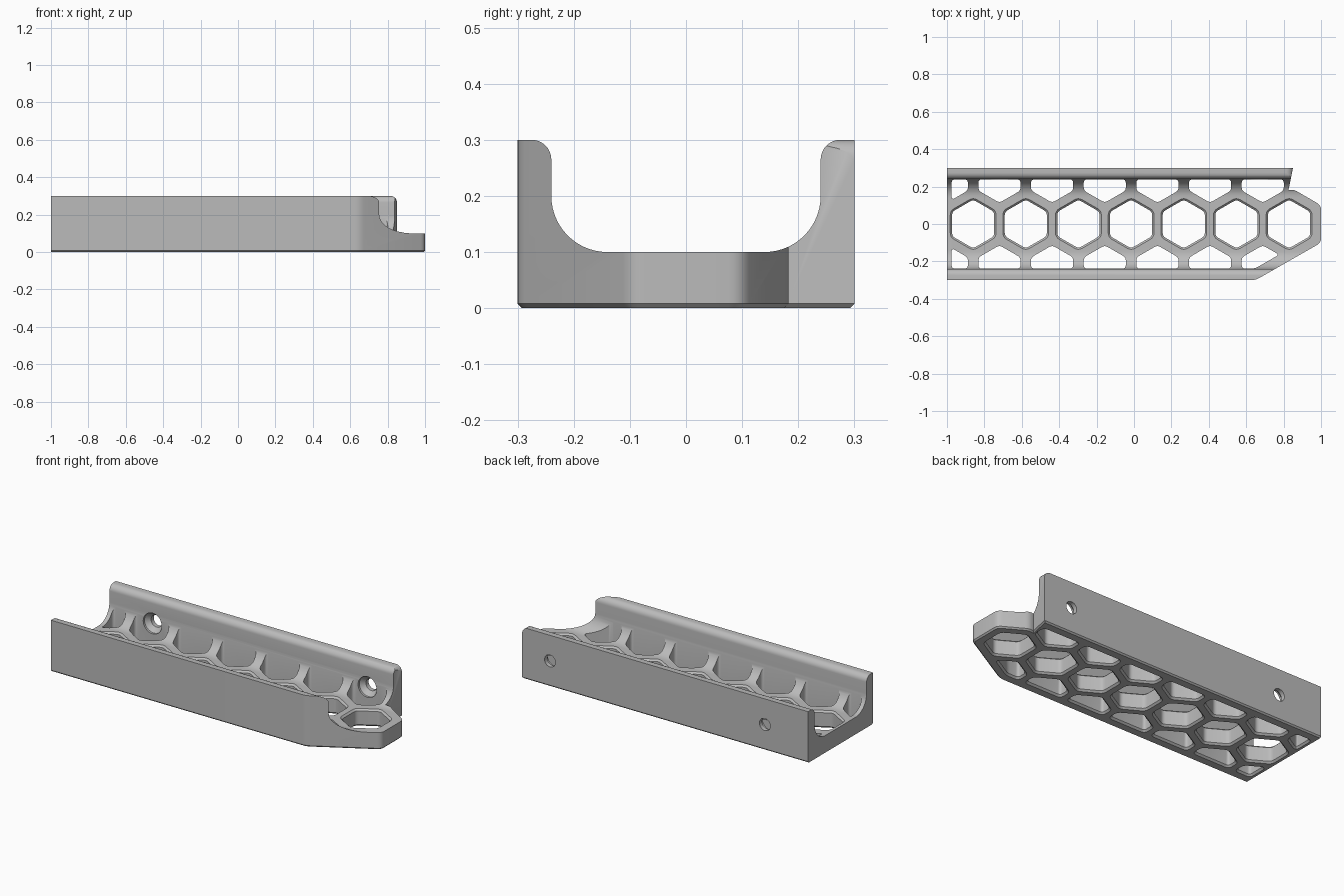
import bpy, bmesh, math
from mathutils import Vector

cube = bpy.data.objects.get("Cube")
if cube:
    bpy.data.objects.remove(cube, do_unlink=True)

grey = bpy.data.materials.new("plain grey")
grey.use_nodes = True
grey.diffuse_color = (0.5, 0.5, 0.5, 1)
grey.node_tree.nodes["Principled BSDF"].inputs["Base Color"].default_value = (0.5, 0.5, 0.5, 1)


def arc(cx, cy, r, start, end, steps):
    """Points on an arc, angles in degrees."""
    angles = [math.radians(start + (end - start) * i / steps) for i in range(steps + 1)]
    return [(cx + r * math.cos(a), cy + r * math.sin(a)) for a in angles]


def clip(poly, nx, ny, limit):
    """Keep the part of a polygon where nx*x + ny*y <= limit."""
    out = []
    for i, p in enumerate(poly):
        q = poly[(i + 1) % len(poly)]
        dp = nx * p[0] + ny * p[1] - limit
        dq = nx * q[0] + ny * q[1] - limit
        if dp <= 0:
            out.append(p)
        if dp * dq < 0:
            t = dp / (dp - dq)
            out.append((p[0] + t * (q[0] - p[0]), p[1] + t * (q[1] - p[1])))
    return out


def rounded(poly, trim, steps=4):
    """Replace each corner by a short curve."""
    out = []
    pts = [Vector(p) for p in poly]
    for i, p in enumerate(pts):
        a, b = pts[i - 1] - p, pts[(i + 1) % len(pts)] - p
        start = p + a.normalized() * min(trim, 0.4 * a.length)
        end = p + b.normalized() * min(trim, 0.4 * b.length)
        for k in range(steps + 1):
            t = k / steps
            out.append(tuple(start * (1 - t) ** 2 + p * 2 * t * (1 - t) + end * t * t))
    return out


def offset(poly, d):
    """Grow a counter-clockwise polygon outward by d."""
    pts = [Vector(p) for p in poly]
    out = []
    for i, p in enumerate(pts):
        e1 = (p - pts[i - 1]).normalized()
        e2 = (pts[(i + 1) % len(pts)] - p).normalized()
        n1, n2 = Vector((e1.y, -e1.x)), Vector((e2.y, -e2.x))
        out.append(tuple(p + d * (n1 + n2) / (1 + n1.dot(n2))))
    return out


def loft(bm, rings):
    """Closed solid through a stack of rings with equal point counts."""
    rows = [[bm.verts.new(p) for p in ring] for ring in rings]
    bm.faces.new(rows[0][::-1])
    bm.faces.new(rows[-1])
    n = len(rows[0])
    for low, high in zip(rows, rows[1:]):
        for i in range(n):
            j = (i + 1) % n
            bm.faces.new((low[i], low[j], high[j], high[i]))


def upright(poly, levels):
    """Rings for a vertical solid; levels are (height, growth)."""
    return [[(x, y, z) for x, y in offset(poly, d)] for z, d in levels]


def make(name, solids):
    bm = bmesh.new()
    for rings in solids:
        loft(bm, rings)
    bmesh.ops.recalc_face_normals(bm, faces=bm.faces)
    mesh = bpy.data.meshes.new(name)
    bm.to_mesh(mesh)
    bm.free()
    mesh.materials.append(grey)
    ob = bpy.data.objects.new(name, mesh)
    bpy.context.collection.objects.link(ob)
    return ob


def combine(target, tool, operation):
    tool.hide_render = True
    mod = target.modifiers.new(operation, 'BOOLEAN')
    mod.operation, mod.solver, mod.object = operation, 'EXACT', tool
    bpy.ops.object.select_all(action='DESELECT')
    bpy.context.view_layer.objects.active = target
    target.select_set(True)
    bpy.ops.object.modifier_apply(modifier=mod.name)
    bpy.data.objects.remove(tool, do_unlink=True)


# U-shaped channel section, extruded along x
half = [(0.35, -0.05), (0.35, 0.3)]
half += arc(0.275, 0.265, 0.035, 90, 180, 8)
half += arc(0.14, 0.2, 0.1, 0, -90, 14)
section = half + [(-y, z) for y, z in reversed(half)]
bracket = make("channel_bracket", [[[(x, y, z) for y, z in section] for x in (-1, 1.1)]])

# Plan outline with the angled nose and the bottom chamfer
nose = [(-1.05, -0.3), (0.65, -0.3), (1, -0.1), (1, 0.1), (0.85, 0.187)]
plan = rounded(nose, 0.025)[5:] + [(0.85, 0.3), (-1.05, 0.3), (-1.05, -0.3)]
outline = make("outline_tool", [upright(plan, [(0, -0.008), (0.008, 0), (0.4, 0)])])
combine(bracket, outline, 'INTERSECT')

# Rounded top corner at the end of the back wall
corner = arc(0.815, 0.265, 0.035, 90, 0, 8) + [(0.9, 0.265), (0.9, 0.35), (0.815, 0.35)]
combine(bracket, make("corner_tool", [[[(x, y, z) for x, z in corner] for y in (0.1, 0.4)]]),
        'DIFFERENCE')

# Honeycomb holes: a full centre row and clipped rows along both walls
pitch, radius = 0.2815, 0.13
first = -0.86


def hexagon(cx, cy):
    return arc(cx, cy, radius, 30, 330, 5)


holes = []
for i in range(7):
    hole = rounded(hexagon(first + i * pitch, 0), 0.018)
    holes.append(upright(hole, [(-0.01, 0.02), (0.01, 0), (0.09, 0), (0.11, 0.02)]))
slope = math.radians(-60)
nx, ny = math.cos(slope), math.sin(slope)
diagonal = nx * 0.65 + ny * -0.3 - 0.055
for side in (-1, 1):
    for i in range(7):
        hole = hexagon(first + (i - 0.5) * pitch, side * pitch * math.sqrt(0.75))
        hole = clip(hole, 0, side, 0.238)
        hole = clip(hole, -1, 0, 0.975)
        hole = clip(hole, nx, ny, diagonal)
        holes.append(upright(rounded(hole, 0.018), [(-0.01, 0.02), (0.01, 0), (0.25, 0)]))
combine(bracket, make("honeycomb_tool", holes), 'DIFFERENCE')

# Countersunk screw holes through the back wall
screws = []
for cx in (-0.72, 0.67):
    steps = [(0.15, 0.06), (0.25, 0.06), (0.275, 0.035), (0.35, 0.035)]
    screws.append([[(x, y, z) for x, z in arc(cx, 0.15, r, 0, 348.75, 31)] for y, r in steps])
combine(bracket, make("screw_tool", screws), 'DIFFERENCE')

bracket.select_set(True)
bpy.context.view_layer.objects.active = bracket
bpy.ops.object.shade_smooth_by_angle(angle=math.radians(30))
